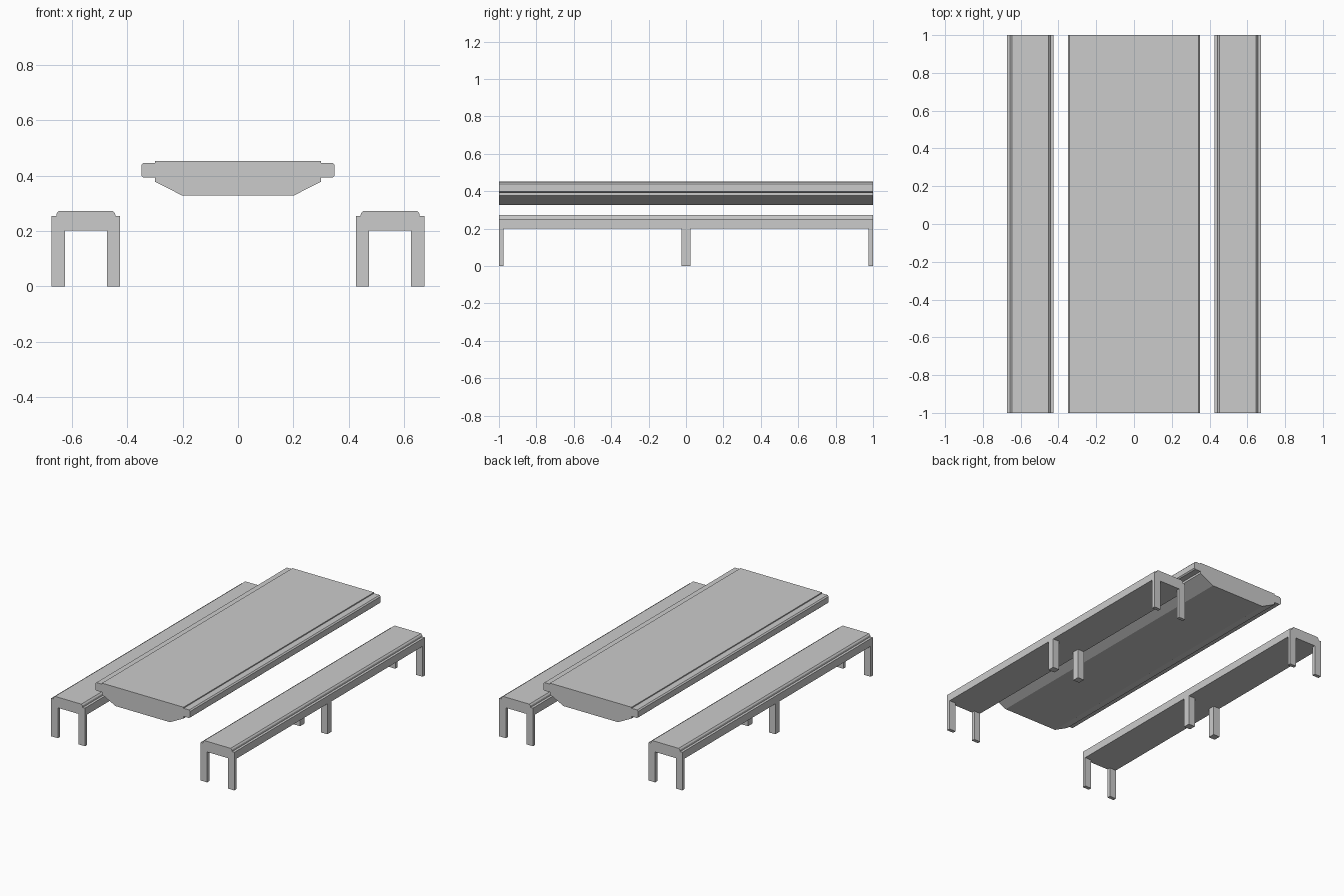
import bpy, bmesh

if "Cube" in bpy.data.objects:
    bpy.data.objects.remove(bpy.data.objects["Cube"])

def new_object(name, bm):
    bmesh.ops.recalc_face_normals(bm, faces=bm.faces)
    mesh = bpy.data.meshes.new(name)
    bm.to_mesh(mesh)
    bm.free()
    ob = bpy.data.objects.new(name, mesh)
    bpy.context.collection.objects.link(ob)
    return ob

def extrude_half_profile(name, half, cx=0.0):
    """Mirror a right-half (x, z) profile and extrude it along y from -1 to 1."""
    bm = bmesh.new()
    outline = half + [(-x, z) for x, z in reversed(half)]
    face = bm.faces.new([bm.verts.new((cx + x, -1, z)) for x, z in outline])
    ext = bmesh.ops.extrude_face_region(bm, geom=[face], use_keep_orig=True)
    verts = [v for v in ext["geom"] if isinstance(v, bmesh.types.BMVert)]
    bmesh.ops.translate(bm, verts=verts, vec=(0, 2, 0))
    return new_object(name, bm)

def box(name, x0, x1, y0, y1, z0, z1):
    bm = bmesh.new()
    bmesh.ops.create_cube(bm, size=1)
    bmesh.ops.scale(bm, verts=bm.verts, vec=(x1 - x0, y1 - y0, z1 - z0))
    bmesh.ops.translate(bm, verts=bm.verts,
                        vec=((x0 + x1) / 2, (y0 + y1) / 2, (z0 + z1) / 2))
    return new_object(name, bm)

# Table top: raised centre, chamfered side rails, tapered underside
extrude_half_profile("table_top", [
    (0.20, 0.327), (0.30, 0.378), (0.30, 0.392), (0.341, 0.392),
    (0.349, 0.399), (0.349, 0.438), (0.341, 0.446), (0.30, 0.446),
    (0.30, 0.453)])

# Bench seats with shouldered, bevelled tops, and three pairs of legs each
seat_profile = [(0.124, 0.202), (0.124, 0.253), (0.107, 0.253),
                (0.105, 0.264), (0.097, 0.2725)]
rows = {"front": (-1, -0.977), "middle": (-0.023, 0.023), "back": (0.977, 1)}
for side, cx in (("left", -0.549), ("right", 0.549)):
    extrude_half_profile(side + "_bench_seat", seat_profile, cx)
    for row, (y0, y1) in rows.items():
        box(f"{side}_bench_{row}_leg_a", cx - 0.124, cx - 0.076, y0, y1, 0, 0.202)
        box(f"{side}_bench_{row}_leg_b", cx + 0.076, cx + 0.124, y0, y1, 0, 0.202)
